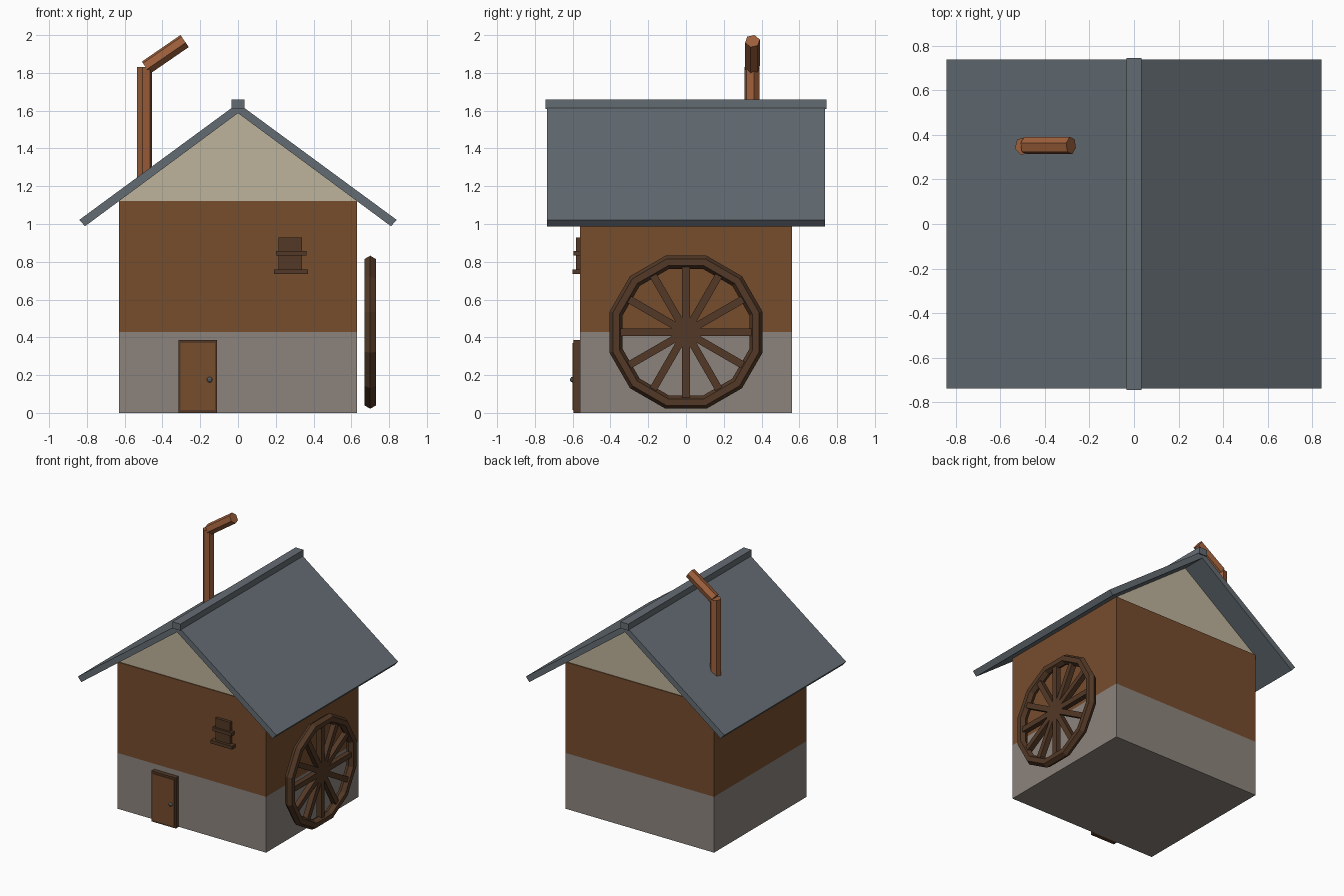
import bpy, bmesh
from math import sin, cos, radians, pi
from mathutils import Matrix, Vector

cube = bpy.data.objects.get("Cube")
if cube:
    bpy.data.objects.remove(cube)


def material(name, r, g, b):
    m = bpy.data.materials.new(name)
    m.use_nodes = True
    m.diffuse_color = (r, g, b, 1)
    m.node_tree.nodes["Principled BSDF"].inputs["Base Color"].default_value = (r, g, b, 1)
    return m


timber = material("timber brown", .181, .074, .027)
stone = material("stone grey", .263, .231, .202)
plaster = material("cream plaster", .515, .456, .332)
slate = material("slate grey", .127, .150, .171)
dark_wood = material("dark wood", .085, .040, .019)
copper = material("copper", .340, .117, .045)


def finish(name, bm, mat):
    bmesh.ops.recalc_face_normals(bm, faces=bm.faces)
    mesh = bpy.data.meshes.new(name)
    bm.to_mesh(mesh)
    bm.free()
    mesh.materials.append(mat)
    obj = bpy.data.objects.new(name, mesh)
    bpy.context.collection.objects.link(obj)
    return obj


def box(name, lo, hi, mat, matrix=Matrix()):
    bm = bmesh.new()
    lo, hi = Vector(lo), Vector(hi)
    place = Matrix.Translation((lo + hi) / 2) @ Matrix.Diagonal((*(hi - lo), 1))
    bmesh.ops.create_cube(bm, size=1, matrix=matrix @ place)
    return finish(name, bm, mat)


def prism(name, points, lo, hi, mat, matrix):
    """Extrude a flat outline along its local z axis."""
    bm = bmesh.new()
    face = bm.faces.new([bm.verts.new((x, y, lo)) for x, y in points])
    new = bmesh.ops.extrude_face_region(bm, geom=[face])["geom"]
    top = [v for v in new if isinstance(v, bmesh.types.BMVert)]
    bmesh.ops.translate(bm, verts=top, vec=(0, 0, hi - lo))
    bmesh.ops.transform(bm, matrix=matrix, verts=bm.verts)
    return finish(name, bm, mat)


def hexagon(radius, turn):
    return [(radius * cos(radians(turn + 60 * k)), radius * sin(radians(turn + 60 * k)))
            for k in range(6)]


# Walls
W, D, EAVE, BAND = .63, .56, 1.123, .427
box("stone_base", (-W, -D, 0), (W, D, BAND), stone)
box("timber_walls", (-W, -D, BAND), (W, D, EAVE), timber)
upright = Matrix.Rotation(pi / 2, 4, 'X')
prism("gable", [(-W, EAVE), (W, EAVE), (0, 1.587)], -.553, .553, plaster, upright)

# Roof
roof_outline = [(-.84, 1.022), (-.81, .988), (0, 1.587), (.81, .988), (.84, 1.022), (0, 1.639)]
prism("roof", roof_outline, -.737, .737, slate, upright)
box("ridge_cap", (-.034, -.745, 1.61), (.034, .745, 1.66), slate)

# Stove pipe
prism("pipe_upright", hexagon(.041, 15), 1.2, 1.83, copper,
      Matrix.Translation((-.495, .35, 0)))
prism("pipe_outlet", hexagon(.04, 45), 0, .248, copper,
      Matrix.Translation((-.487, .352, 1.828)) @ Matrix.Rotation(radians(55.5), 4, 'Y'))

# Door
box("door_frame", (-.316, -.595, 0), (-.11, -D, .386), dark_wood)
box("door_panel", (-.304, -.6, .015), (-.122, -.59, .37), timber)
knob = bmesh.new()
bmesh.ops.create_icosphere(knob, subdivisions=2, radius=.015,
                           matrix=Matrix.Translation((-.15, -.6, .176)))
finish("door_knob", knob, slate)

# Window
box("window_shutter", (.215, -.582, .76), (.34, -D, .928), dark_wood)
box("window_bar", (.2, -.596, .832), (.362, -D, .858), dark_wood)
box("window_sill", (.19, -.602, .735), (.37, -D, .76), dark_wood)

# Wheel rim: hexagonal section swept round twelve corners
SIDES, WHEEL = 12, Vector((.7, 0, .427))
rim = bmesh.new()
rings = []
for k in range(SIDES):
    a = 2 * pi * (k + .5) / SIDES
    ring = []
    for out, across in hexagon(.035, 0):
        r = (.37 + out) / cos(pi / SIDES)
        ring.append(rim.verts.new(WHEEL + Vector((across, r * cos(a), r * sin(a)))))
    rings.append(ring)
for k in range(SIDES):
    a, b = rings[k], rings[(k + 1) % SIDES]
    for j in range(6):
        n = (j + 1) % 6
        rim.faces.new((a[j], a[n], b[n], b[j]))
finish("wheel_rim", rim, dark_wood)

# Wheel spokes: six bars crossing at the hub
for k in range(6):
    turn = Matrix.Translation(WHEEL) @ Matrix.Rotation(k * pi / 6, 4, 'X')
    box(f"wheel_spoke_{k + 1}", (-.02, -.36, -.02), (.02, .36, .02), dark_wood, turn)
